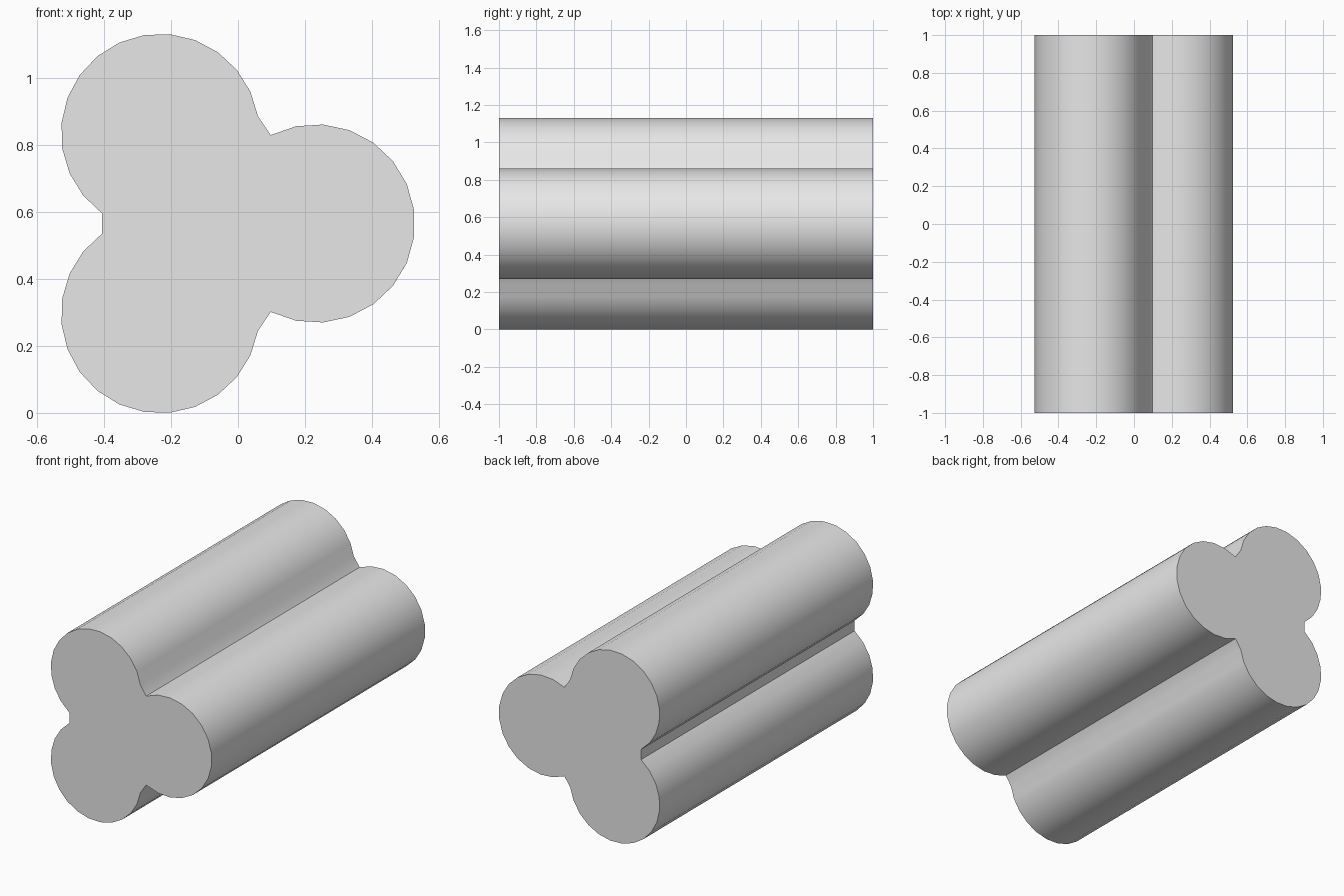
import bpy
import bmesh
from math import cos, sin, radians

cube = bpy.data.objects.get("Cube")
if cube:
    bpy.data.objects.remove(cube, do_unlink=True)

RADIUS = 0.296
MIDDLE = 0.565
STEPS = 15


def arc(cx, cz, start, end):
    """Points along one rounded lobe, counter-clockwise, angles in degrees."""
    angles = [radians(start + (end - start) * i / STEPS) for i in range(STEPS + 1)]
    return [(cx + RADIUS * cos(a), cz + RADIUS * sin(a)) for a in angles]


# Three-lobed cross-section: one lobe on the left side, a mirrored pair opposite
side_lobe = arc(0.232, 0, -117, 117)
upper_lobe = arc(-0.232, 0.27, 9.6, 234)
lower_lobe = [(x, -z) for x, z in reversed(upper_lobe)]
profile = side_lobe + upper_lobe + lower_lobe

# Extrude the section from front to back
bm = bmesh.new()
front = bm.faces.new([bm.verts.new((x, -1, z + MIDDLE)) for x, z in profile])
back = bmesh.ops.extrude_face_region(bm, geom=[front], use_keep_orig=True)
bmesh.ops.translate(bm, vec=(0, 2, 0),
                    verts=[g for g in back["geom"] if isinstance(g, bmesh.types.BMVert)])
bmesh.ops.recalc_face_normals(bm, faces=bm.faces[:])
mesh = bpy.data.meshes.new("three_lobed_bar")
bm.to_mesh(mesh)
bm.free()

bar = bpy.data.objects.new("three_lobed_bar", mesh)
bpy.context.collection.objects.link(bar)

# Plain grey finish
grey = bpy.data.materials.new("light_grey")
grey.use_nodes = True
grey.diffuse_color = (0.8, 0.8, 0.8, 1)
shader = next(n for n in grey.node_tree.nodes if n.type == "BSDF_PRINCIPLED")
shader.inputs["Base Color"].default_value = grey.diffuse_color
mesh.materials.append(grey)

# Smooth lobes with crisp ends and creases
bpy.ops.object.select_all(action="DESELECT")
bar.select_set(True)
bpy.context.view_layer.objects.active = bar
bpy.ops.object.shade_smooth_by_angle(angle=radians(30))
